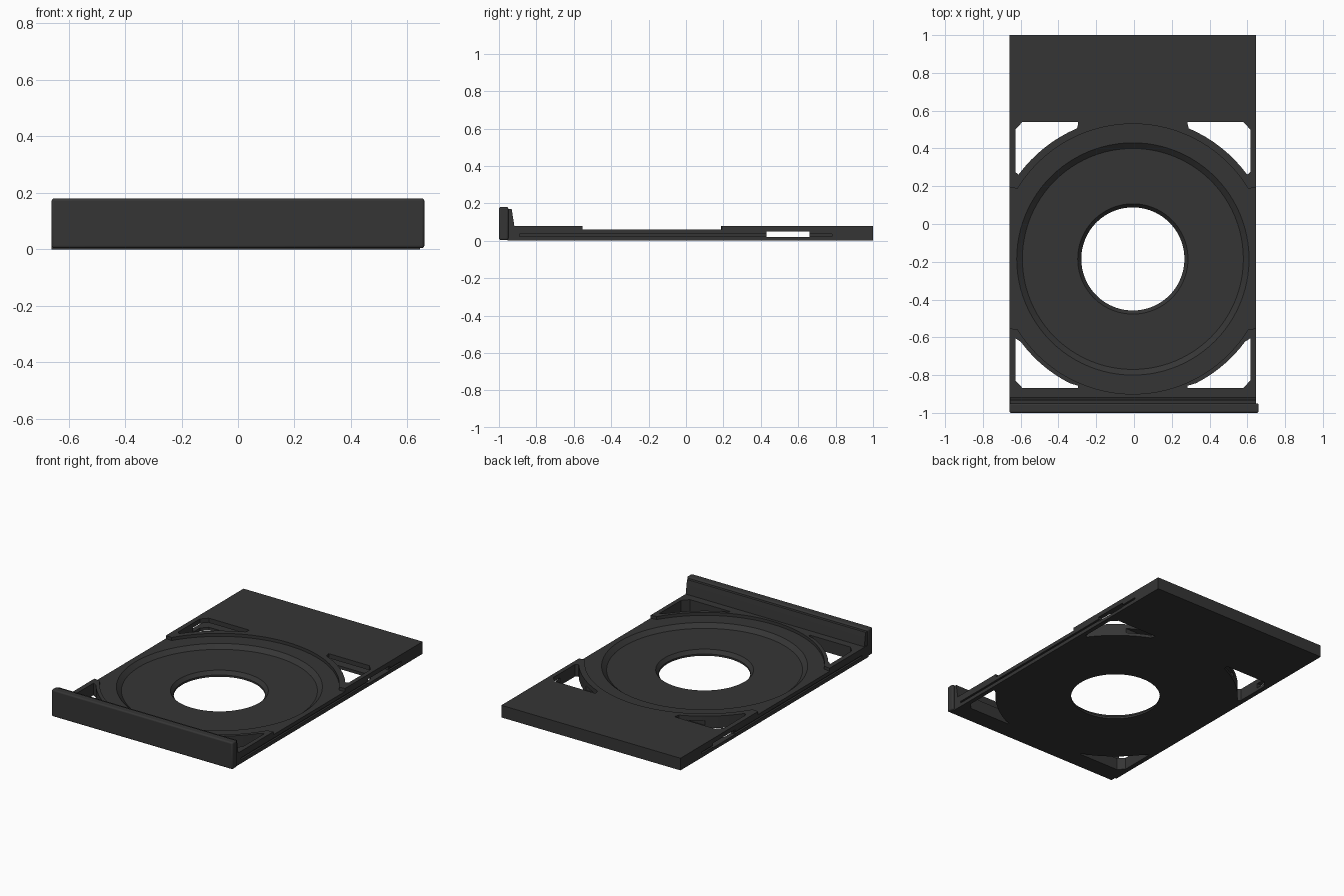
import bpy, bmesh, math

if "Cube" in bpy.data.objects:
    bpy.data.objects.remove(bpy.data.objects["Cube"])

CX, CY = -0.006, -0.185      # centre of the disc well
XL, XR = -0.66, 0.645        # tray side edges

plastic = bpy.data.materials.new("dark_grey_plastic")
plastic.diffuse_color = (0.036, 0.036, 0.036, 1)
plastic.use_nodes = True
plastic.node_tree.nodes["Principled BSDF"].inputs["Base Color"].default_value = plastic.diffuse_color


def make(name, bm):
    bmesh.ops.recalc_face_normals(bm, faces=bm.faces)
    me = bpy.data.meshes.new(name)
    bm.to_mesh(me)
    bm.free()
    me.materials.append(plastic)
    ob = bpy.data.objects.new(name, me)
    bpy.context.collection.objects.link(ob)
    return ob


def prism(name, pts, lo, hi, axis="z"):
    """Extrude a closed profile: xy profile along z, or yz profile along x."""
    bm = bmesh.new()
    place = (lambda p, d: (p[0], p[1], d)) if axis == "z" else (lambda p, d: (d, p[0], p[1]))
    a = [bm.verts.new(place(p, lo)) for p in pts]
    b = [bm.verts.new(place(p, hi)) for p in pts]
    bm.faces.new(a)
    bm.faces.new(b)
    for i in range(len(pts)):
        j = (i + 1) % len(pts)
        bm.faces.new((a[i], a[j], b[j], b[i]))
    return make(name, bm)


def box(name, x0, x1, y0, y1, z0, z1):
    return prism(name, [(x0, y0), (x1, y0), (x1, y1), (x0, y1)], z0, z1)


def lathe(name, profile, n=96):
    """Closed solid of revolution around the well centre from (radius, z) rings."""
    bm = bmesh.new()
    rings = [[bm.verts.new((CX + r * math.cos(2 * math.pi * i / n),
                            CY + r * math.sin(2 * math.pi * i / n), z)) for i in range(n)]
             for r, z in profile]
    for a, b in zip(rings, rings[1:]):
        for i in range(n):
            j = (i + 1) % n
            bm.faces.new((a[i], a[j], b[j], b[i]))
    bm.faces.new(rings[0])
    bm.faces.new(rings[-1])
    return make(name, bm)


def arc(r, a0, a1, n):
    return [(CX + r * math.cos(a0 + (a1 - a0) * i / n),
             CY + r * math.sin(a0 + (a1 - a0) * i / n)) for i in range(n + 1)]


def cut(target, cutter):
    cutter.hide_render = True
    m = target.modifiers.new("cut", "BOOLEAN")
    m.operation, m.solver, m.object = "DIFFERENCE", "EXACT", cutter
    bpy.context.view_layer.objects.active = target
    bpy.ops.object.modifier_apply(modifier=m.name)
    bpy.data.objects.remove(cutter)


# Tray plate
tray = box("tray", XL, XR, -0.955, 1.0, 0.0, 0.08)

# Shallow outer well, open at both sides
a = math.acos(0.61 / 0.715)
outline = (arc(0.715, a, math.pi - a, 48) + [(-0.8, 0.205), (-0.8, -0.535)]
           + arc(0.715, math.pi + a, 2 * math.pi - a, 48) + [(0.8, -0.535), (0.8, 0.205)])
cut(tray, prism("outer_well_cutter", outline, 0.06, 0.2))

# Deeper inner well with a sloped wall, and the chamfered centre hole
cut(tray, lathe("inner_well_cutter", [(0.585, 0.035), (0.615, 0.06), (0.615, 0.07)]))
cut(tray, lathe("hole_cutter", [(0.273, -0.05), (0.273, 0.012), (0.292, 0.035), (0.292, 0.05)]))

# Four corner windows bounded by the rim arc
for sx in (1, -1):
    for sy, yo in ((1, 0.54), (-1, -0.868)):
        h = abs(yo - CY)
        x_out = 0.622
        a0, a1 = math.asin(0.445 / 0.75), math.acos(0.297 / 0.755)
        pts = [(0.752 * math.cos(a0 + (a1 - a0) * i / 8),
                0.752 * math.sin(a0 + (a1 - a0) * i / 8)) for i in range(9)]
        if sy < 0:
            pts = [(0.738 * x / 0.752, 0.738 * y / 0.752) for x, y in pts]
            pts = [p for p in pts if p[1] < h - 0.01]
        pts += [(0.29, h - 0.012), (0.29, h), (x_out - 0.037, h), (x_out, h - 0.04),
                (x_out, 0.46 if sy > 0 else 0.42)]
        cut(tray, prism("window_cutter", [(CX + sx * x, CY + sy * y) for x, y in pts], -0.1, 0.2))

# Through slot near the back, and guide grooves along both sides
cut(tray, box("slot_cutter", -0.8, 0.8, 0.43, 0.66, 0.02, 0.05))
for x0, x1 in ((-0.8, XL + 0.012), (XR - 0.012, 0.8)):
    cut(tray, box("groove_cutter", x0, x1, -0.89, 0.78, 0.024, 0.036))

# Sloped rib behind the front panel
prism("panel_rib", [(-0.96, 0.03), (-0.915, 0.03), (-0.918, 0.08), (-0.932, 0.17), (-0.96, 0.17)],
      XL + 0.004, XR, "x")

# Front panel with softened edges
panel = box("front_panel", -0.66, 0.66, -1.0, -0.95, 0.004, 0.18)
bev = panel.modifiers.new("bevel", "BEVEL")
bev.width, bev.segments = 0.009, 3

# Smooth shading on curved walls only
for ob in list(bpy.context.collection.objects):
    bpy.ops.object.select_all(action="DESELECT")
    ob.select_set(True)
    bpy.context.view_layer.objects.active = ob
    bpy.ops.object.shade_smooth_by_angle(angle=math.radians(25))
